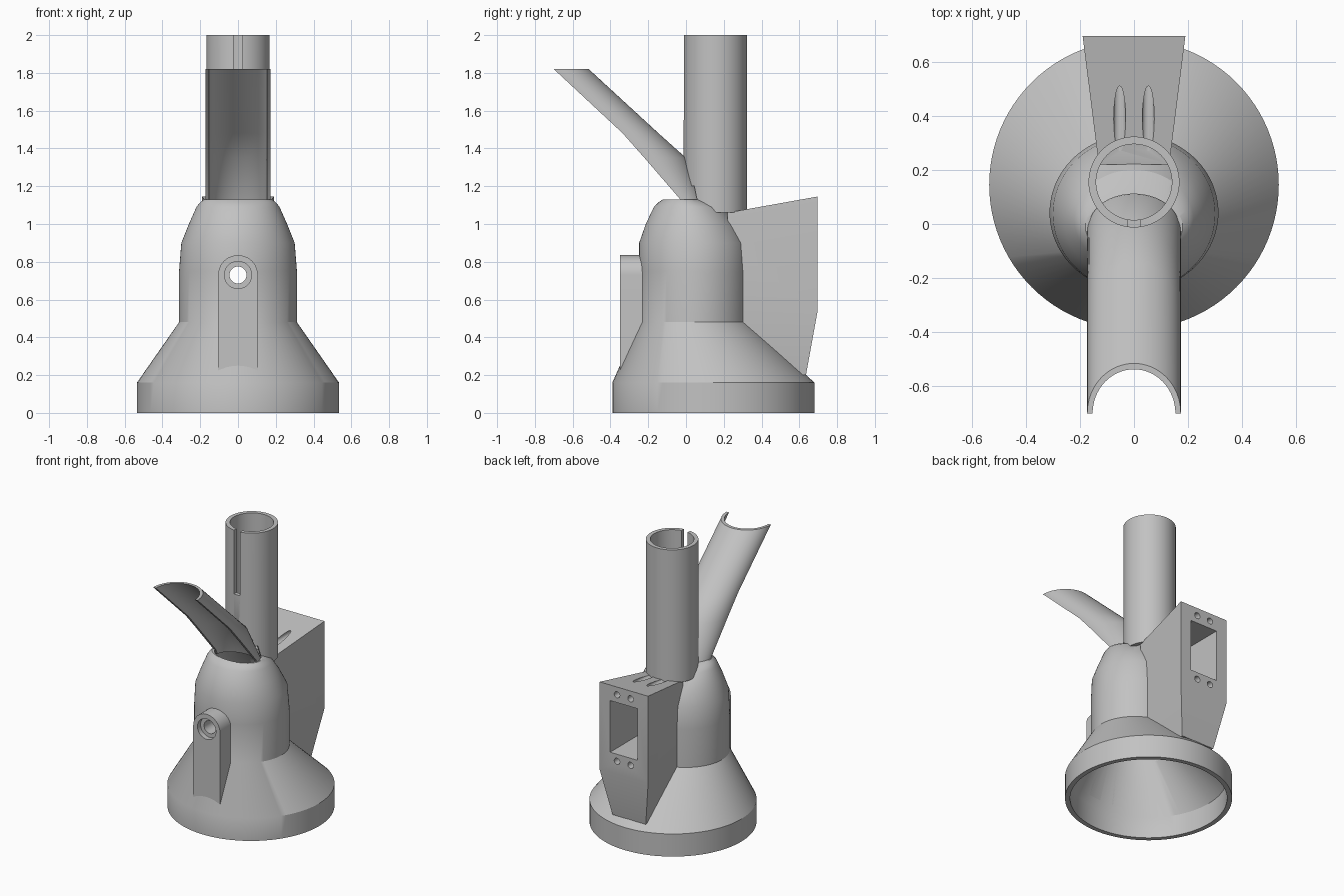
import bpy, bmesh, math
from math import sin, cos, pi
from mathutils import Matrix, Vector

if "Cube" in bpy.data.objects:
    bpy.data.objects.remove(bpy.data.objects["Cube"], do_unlink=True)

gray = bpy.data.materials.new("plain_gray")
gray.use_nodes = True
COLOR = (0.54, 0.54, 0.54, 1)
gray.diffuse_color = COLOR
gray.node_tree.nodes["Principled BSDF"].inputs["Base Color"].default_value = COLOR


def finish(bm, name):
    bmesh.ops.recalc_face_normals(bm, faces=bm.faces)
    mesh = bpy.data.meshes.new(name)
    bm.to_mesh(mesh)
    bm.free()
    mesh.materials.append(gray)
    obj = bpy.data.objects.new(name, mesh)
    bpy.context.scene.collection.objects.link(obj)
    return obj


def loft(name, rings):
    """Closed solid through rings of equal point count."""
    bm = bmesh.new()
    loops = [[bm.verts.new(p) for p in ring] for ring in rings]
    n = len(loops[0])
    for a, b in zip(loops, loops[1:]):
        for i in range(n):
            j = (i + 1) % n
            bm.faces.new((a[i], a[j], b[j], b[i]))
    bm.faces.new(loops[0])
    bm.faces.new(loops[-1])
    return finish(bm, name)


def ellipse(z, cy, rx, ry, n=96):
    return [(rx * cos(2 * pi * i / n), cy + ry * sin(2 * pi * i / n), z) for i in range(n)]


def rod(name, x, z, r, y0, y1, n=40):
    """Cylinder lying along y."""
    return loft(name, [[(x + r * cos(2 * pi * i / n), y, z + r * sin(2 * pi * i / n))
                        for i in range(n)] for y in (y0, y1)])


def block(name, x, y0, y1, z0, z1):
    return loft(name, [[(-x, y0, z), (x, y0, z), (x, y1, z), (-x, y1, z)] for z in (z0, z1)])


def cut(obj, *cutters):
    for c in cutters:
        m = obj.modifiers.new("cut", 'BOOLEAN')
        m.operation, m.solver, m.object = 'DIFFERENCE', 'EXACT', c
    bpy.context.view_layer.update()
    dg = bpy.context.evaluated_depsgraph_get()
    mesh = bpy.data.meshes.new_from_object(obj.evaluated_get(dg))
    obj.modifiers.clear()
    obj.data = mesh


# Flared bell body and its hollow inside: z, centre y, radius x, radius y
body = loft("bell_body", [ellipse(*s) for s in (
    (0, .145, .535, .535), (.16, .145, .535, .535), (.48, .042, .312, .29),
    (.75, .042, .312, .29), (.9, .037, .3, .285), (1.0, .027, .26, .24),
    (1.09, .015, .22, .185), (1.115, .0, .2, .145), (1.13, -.01, .18, .112))])
cavity = loft("cavity_cutter", [ellipse(*s) for s in (
    (-.05, .145, .503, .503), (.15, .145, .503, .503), (.47, .042, .28, .258),
    (.88, .037, .27, .25), (1.0, .02, .225, .2), (1.08, .0, .17, .13),
    (1.2, -.01, .157, .09))])
sight_hole = rod("sight_hole_cutter", 0, .73, .045, -.6, .6)

# Front boss with an arched top
arch = [(.105 * cos(pi * i / 24), .73 + .105 * sin(pi * i / 24)) for i in range(25)]
outline = [(.105, .2)] + arch + [(-.105, .2)]
boss = loft("front_boss", [[(x, y, z) for x, z in outline] for y in (-.35, -.2)])
counterbore = rod("counterbore_cutter", 0, .73, .072, -.4, -.315)

# Rear housing, wider at the back and tapered below
housing = loft("rear_housing", [
    [(-a, .22, zf), (a, .22, zf), (b, yb, zb), (-b, yb, zb)]
    for a, zf, b, yb, zb in ((.1, .2, .13, .635, .2), (.13, .48, .19, .695, .53),
                             (.13, 1.06, .19, .695, 1.145))])
pocket = block("pocket_cutter", .107, .37, .8, .67, 1.035)
screws = [rod("screw_hole_cutter", x, z, .022, .27, .8, 20)
          for x in (-.053, .053) for z in (.62, 1.09)]


# Slanted open chute: z, leg y, crown y
def half_arc(z, leg, crown, r, n=32):
    return [(r * cos(pi * i / n), leg + (crown - leg) * sin(pi * i / n), z)
            for i in range(n + 1)]


STATIONS = ((1.09, -.01, .115), (1.13, -.03, .1), (1.35, -.22, .0),
            (1.48, -.335, -.145), (1.82, -.7, -.515))
chute = loft("chute", [half_arc(z, l, c, .173) + half_arc(z, l, c - .022, .153)[::-1]
                       for z, l, c in STATIONS])
chute_space = loft("chute_space_cutter", [half_arc(z, l - .01, c - .015, .16)
                                          for z, l, c in ((1.0, -.02, .12),) + STATIONS])

# Upright tube with a slot in its front wall
tube = loft("upright_tube", [ellipse(z, .155, .168, .168, 72) for z in (1.06, 2)])
bore = loft("tube_bore_cutter", [ellipse(z, .155, .14, .14, 72) for z in (1.0, 2.1)])
slot = block("slot_cutter", .024, -.1, .1, 1.55, 2.1)

cut(body, cavity, sight_hole)
cut(boss, cavity, sight_hole, counterbore)
cut(housing, cavity, sight_hole, pocket, *screws)
cut(tube, bore, slot, chute_space, cavity)

for c in [cavity, sight_hole, counterbore, pocket, chute_space, bore, slot] + screws:
    bpy.data.objects.remove(c, do_unlink=True)

# Smooth curved walls, keep edges crisp
bpy.ops.object.select_all(action='DESELECT')
for o in (body, boss, housing, chute, tube):
    o.select_set(True)
bpy.context.view_layer.objects.active = body
bpy.ops.object.shade_smooth_by_angle(angle=math.radians(28))
